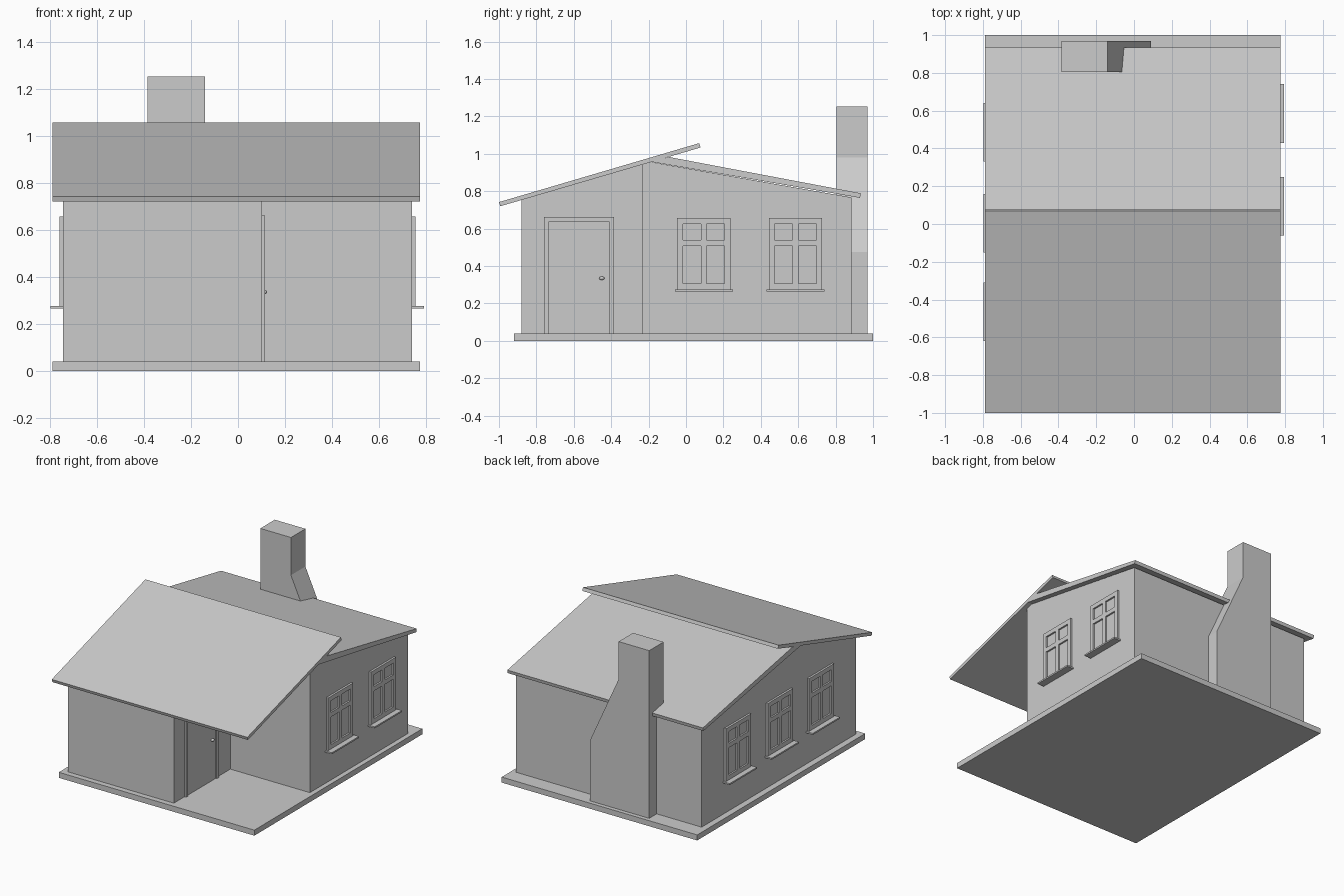
import bpy, bmesh
from mathutils import Vector

if "Cube" in bpy.data.objects:
    bpy.data.objects.remove(bpy.data.objects["Cube"])

grey = bpy.data.materials.new("plain grey")
grey.diffuse_color = (0.6, 0.6, 0.6, 1)
grey.use_nodes = True
grey.node_tree.nodes["Principled BSDF"].inputs["Base Color"].default_value = grey.diffuse_color


def finish(name, bm):
    bmesh.ops.recalc_face_normals(bm, faces=bm.faces)
    me = bpy.data.meshes.new(name)
    bm.to_mesh(me)
    bm.free()
    me.materials.append(grey)
    ob = bpy.data.objects.new(name, me)
    bpy.context.collection.objects.link(ob)
    return ob


def add_prism(bm, axis, a, b, profile):
    """Extrude a 2D profile along x (profile is y,z) or y (profile is x,z)."""
    pt = (lambda t, p: (t, p[0], p[1])) if axis == 'x' else (lambda t, p: (p[0], t, p[1]))
    face = bm.faces.new([bm.verts.new(pt(a, p)) for p in profile])
    ext = bmesh.ops.extrude_face_region(bm, geom=[face])
    verts = [v for v in ext['geom'] if isinstance(v, bmesh.types.BMVert)]
    shift = Vector((b - a, 0, 0)) if axis == 'x' else Vector((0, b - a, 0))
    bmesh.ops.translate(bm, verts=verts, vec=shift)


def prism(name, axis, a, b, profile):
    bm = bmesh.new()
    add_prism(bm, axis, a, b, profile)
    return finish(name, bm)


def rect(y0, y1, z0, z1):
    return [(y0, z0), (y1, z0), (y1, z1), (y0, z1)]


# Ground slab
prism("base_slab", 'x', -0.79, 0.775, rect(-0.92, 1.0, 0, 0.04))

# Walls: full-width rear block and the narrower front block beside the porch
prism("rear_walls", 'x', -0.745, 0.74,
      [(-0.235, 0.04), (0.885, 0.04), (0.885, 0.767), (-0.19, 0.957), (-0.235, 0.95)])
prism("front_walls", 'x', -0.745, 0.103,
      [(-0.88, 0.04), (-0.235, 0.04), (-0.235, 0.95), (-0.88, 0.758)])

# Two roof slabs, the front one overshooting the ridge
prism("front_roof", 'x', -0.79, 0.775,
      [(-0.993, 0.72), (0.078, 1.034), (0.07, 1.057), (-1.0, 0.742)])
prism("rear_roof", 'x', -0.79, 0.775,
      [(-0.2, 0.96), (0.93, 0.765), (0.935, 0.789), (-0.09, 0.983)])

# Chimney with one sloping shoulder
prism("chimney", 'y', 0.805, 0.97,
      [(-0.385, 0.04), (0.09, 0.04), (0.09, 0.475), (-0.14, 0.98),
       (-0.14, 1.253), (-0.385, 1.253)])


def window(name, side, wall, yc):
    """Frame bars, glass and sill on the wall plane at x = wall."""
    w = 0.1425
    front, back = wall + side * 0.015, wall - side * 0.004
    bm = bmesh.new()
    for off in (-0.127, 0, 0.127):                       # upright bars
        add_prism(bm, 'x', back, front, rect(yc + off - 0.0155, yc + off + 0.0155, 0.275, 0.657))
    for z0, z1 in ((0.275, 0.308), (0.508, 0.54), (0.625, 0.657)):   # cross bars
        for y0, y1 in ((-0.1115, -0.0155), (0.0155, 0.1115)):
            add_prism(bm, 'x', back, front, rect(yc + y0, yc + y1, z0, z1))
    finish(name + "_frame", bm)
    prism(name + "_glass", 'x', back, wall + side * 0.003, rect(yc - w + 0.02, yc + w - 0.02, 0.29, 0.64))
    prism(name + "_sill", 'x', back, wall + side * 0.053, rect(yc - 0.155, yc + 0.155, 0.265, 0.276))


for i, yc in enumerate((0.095, 0.585)):
    window(f"right_window_{i + 1}", 1, 0.74, yc)
for i, yc in enumerate((-0.465, 0.005, 0.485)):
    window(f"left_window_{i + 1}", -1, -0.745, yc)

# Door on the porch side of the front block
bm = bmesh.new()
add_prism(bm, 'x', 0.098, 0.116, rect(-0.76, -0.735, 0.04, 0.662))
add_prism(bm, 'x', 0.098, 0.116, rect(-0.41, -0.385, 0.04, 0.662))
add_prism(bm, 'x', 0.098, 0.116, rect(-0.735, -0.41, 0.637, 0.662))
finish("door_frame", bm)
prism("door_panel", 'x', 0.098, 0.107, rect(-0.735, -0.41, 0.04, 0.637))

# Door knob
bm = bmesh.new()
bmesh.ops.create_uvsphere(bm, u_segments=12, v_segments=8, radius=0.012)
bmesh.ops.scale(bm, vec=(0.9, 1.2, 0.8), verts=bm.verts)
bmesh.ops.translate(bm, vec=(0.113, -0.45, 0.335), verts=bm.verts)
for f in bm.faces:
    f.smooth = True
finish("door_knob", bm)
